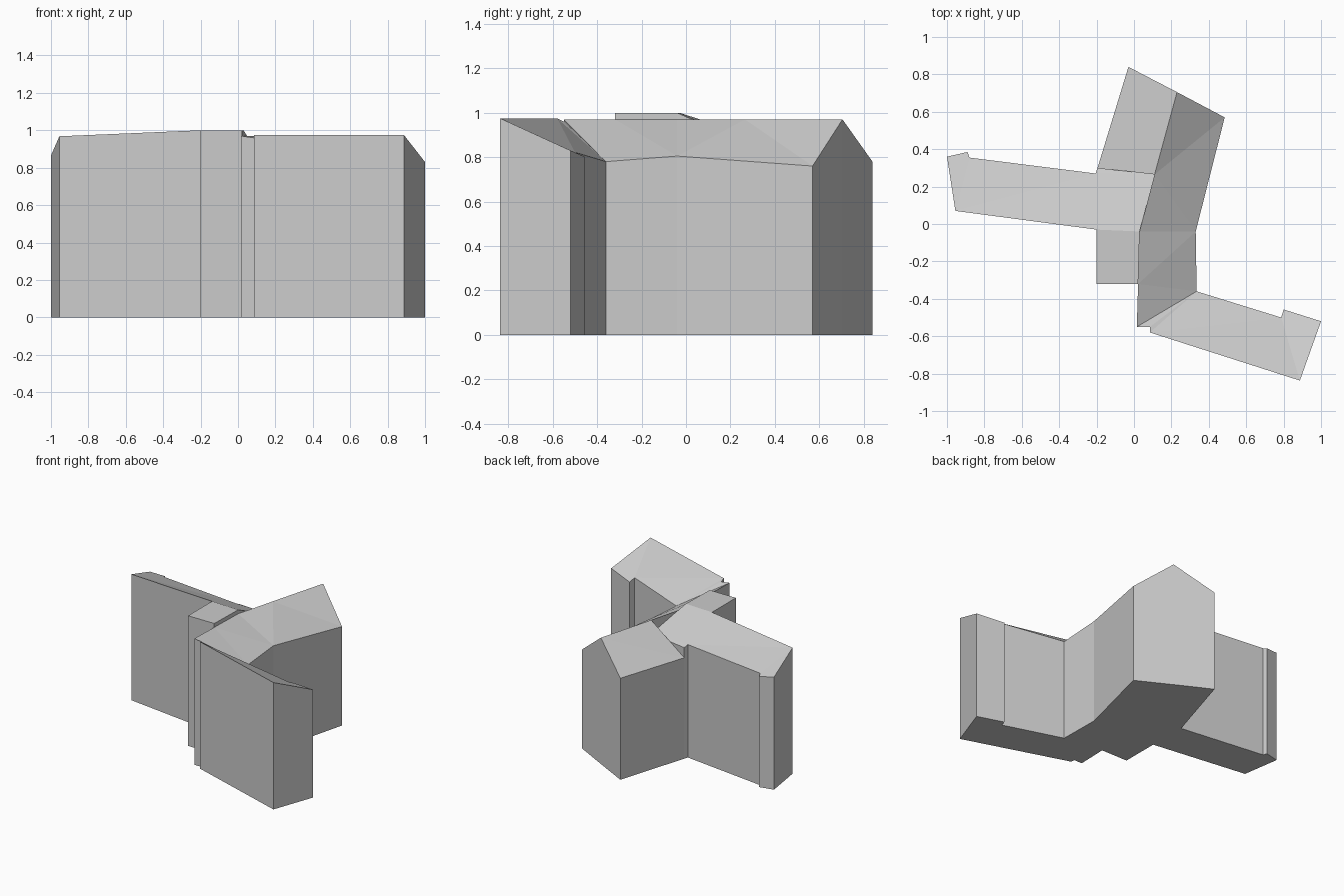
import bpy, bmesh

if "Cube" in bpy.data.objects:
    bpy.data.objects.remove(bpy.data.objects["Cube"])

# Each section of the building: plan outline (counter-clockwise) with roof height at every corner
SECTIONS = {
    "north_wing_west_slope": [
        (.11, .265, .97), (.23, .705, .97), (-.03, .84, .78), (-.195, .30, .775)],
    "north_wing_east_slope": [
        (.03, -.04, .97), (.33, -.04, .805), (.485, .57, .76), (.23, .705, .97), (.11, .265, .97)],
    "central_range": [
        (.015, -.55, .97), (.335, -.36, .78), (.33, -.04, .805), (.03, -.04, .97), (.022, -.32, .97)],
    "south_east_wing": [
        (.015, -.55, .97), (.085, -.55, .96), (.085, -.58, .975), (.887, -.837, .975),
        (1.0, -.52, .83), (.80, -.457, .802), (.787, -.50, .822), (.335, -.36, .78)],
    "west_wing": [
        (-.2, -.03, 1.0), (.03, -.04, 1.0), (.11, .265, .865), (-.195, .30, .853),
        (-.205, .27, .868), (-.88, .355, .86), (-.89, .385, .85), (-1.0, .36, .865),
        (-.955, .07, .968)],
    "front_block": [
        (-.2, -.32, 1.0), (.022, -.32, 1.0), (.03, -.04, 1.0), (-.2, -.03, 1.0)],
}

# Plan edges, so that shared edges get only a step wall between the two roofs
edges = {}
for name, pts in SECTIONS.items():
    for a, b in zip(pts, pts[1:] + pts[:1]):
        edges[(a[:2], b[:2])] = (a[2], b[2])


def wall(bm, a, b):
    """Wall under roof edge a-b, down to the ground or the neighbouring roof."""
    la, lb = edges.get((b[:2], a[:2]), (0, 0))[::-1]
    da, db = a[2] - la, b[2] - lb
    if da * db < 0:
        t = da / (da - db)
        cross = tuple(p + (q - p) * t for p, q in zip(a, b))
    if da <= 0 and db <= 0:
        return
    low_a, low_b = (*a[:2], la), (*b[:2], lb)
    if da > 0 and db > 0:
        ring = [low_a, low_b, b, a]
    elif da > 0:
        ring = [low_a, b if db == 0 else cross, a]
    else:
        ring = [a if da == 0 else cross, low_b, b]
    bm.faces.new([bm.verts.new(p) for p in ring])


for name, pts in SECTIONS.items():
    bm = bmesh.new()
    # Roof and floor
    roof = bm.faces.new([bm.verts.new(p) for p in pts])
    bm.faces.new([bm.verts.new((x, y, 0)) for x, y, z in reversed(pts)])
    # Walls and roof steps
    for a, b in zip(pts, pts[1:] + pts[:1]):
        wall(bm, a, b)
    bmesh.ops.triangulate(bm, faces=[roof])
    bmesh.ops.remove_doubles(bm, verts=bm.verts, dist=1e-5)
    me = bpy.data.meshes.new(name)
    bm.to_mesh(me)
    bm.free()
    bpy.context.collection.objects.link(bpy.data.objects.new(name, me))
